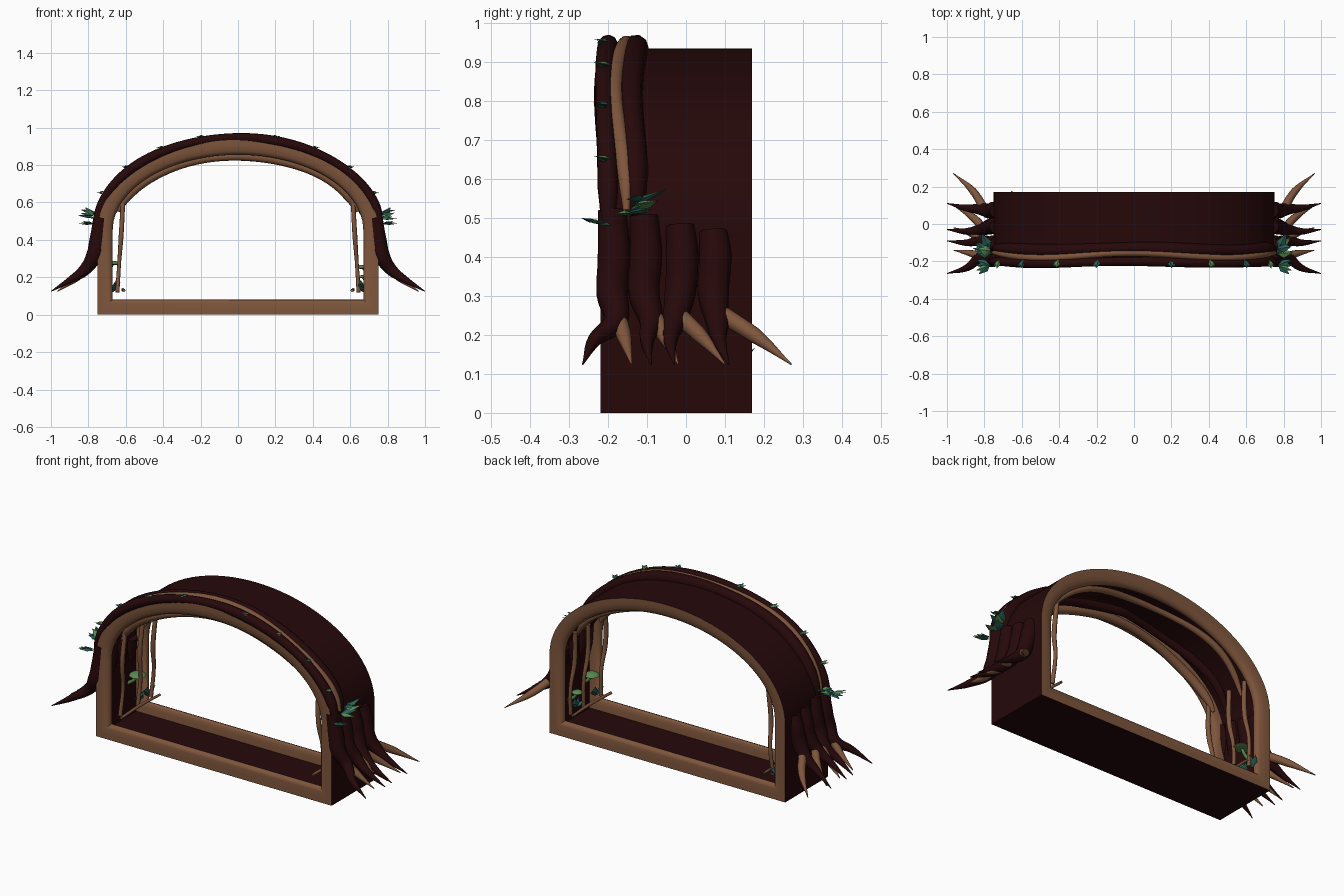
import bpy, bmesh, math, random
from mathutils import Vector

random.seed(4)
cube = bpy.data.objects.get("Cube")
if cube:
    bpy.data.objects.remove(cube)


def material(name, color):
    m = bpy.data.materials.new(name)
    m.use_nodes = True
    m.diffuse_color = (*color, 1)
    m.node_tree.nodes["Principled BSDF"].inputs["Base Color"].default_value = (*color, 1)
    return m


BARK = material("dark bark", (0.019, 0.0025, 0.003))
WOOD = material("pale wood", (0.21, 0.092, 0.045))
TEAL = material("teal leaf", (0.025, 0.12, 0.095))
GREEN = material("moss green", (0.1, 0.25, 0.08))
SPRING, WIDE, RISE = 0.45, 0.75, 0.485
SIDES = (("left", 1), ("right", -1))


def add(name, mesh, mats, smooth=True):
    obj = bpy.data.objects.new(name, mesh)
    bpy.context.collection.objects.link(obj)
    for m in mats:
        mesh.materials.append(m)
    if smooth:
        bpy.ops.object.select_all(action='DESELECT')
        obj.select_set(True)
        bpy.context.view_layer.objects.active = obj
        bpy.ops.object.shade_smooth_by_angle(angle=math.radians(45))


def on_arch(angle, out=0.0):
    """Point (x, z) on the arch, moved outward from the outer surface."""
    return ((WIDE + out) * math.cos(angle), SPRING + (RISE + out) * math.sin(angle))


def tube(name, points, radii, mat):
    """Smooth tapering tube through a few points."""
    curve = bpy.data.curves.new(name, 'CURVE')
    curve.dimensions = '3D'
    curve.bevel_depth = 1
    curve.bevel_resolution = 3
    curve.resolution_u = 5
    curve.use_fill_caps = True
    spline = curve.splines.new('BEZIER')
    spline.bezier_points.add(len(points) - 1)
    for bp, co, r in zip(spline.bezier_points, points, radii):
        bp.co, bp.radius = co, r
        bp.handle_left_type = bp.handle_right_type = 'AUTO'
    temp = bpy.data.objects.new(name + "_path", curve)
    bpy.context.collection.objects.link(temp)
    graph = bpy.context.evaluated_depsgraph_get()
    mesh = bpy.data.meshes.new_from_object(temp.evaluated_get(graph))
    bpy.data.objects.remove(temp)
    mesh.materials.clear()
    add(name, mesh, [mat])


def leaf(bm, base, direction, length, width, mat_index):
    """Folded pointed leaf made of a thin diamond."""
    base, d = Vector(base), Vector(direction).normalized()
    side = d.cross(Vector((0, 0, 1))).normalized()
    up = side.cross(d)
    mid = base + d * length * 0.4
    tip = bm.verts.new(base + d * length)
    root = bm.verts.new(base)
    ring = [bm.verts.new(mid + v) for v in
            (side * width, up * width * 0.4, -side * width, -up * width * 0.15)]
    for i in range(4):
        a, b = ring[i], ring[(i + 1) % 4]
        for f in (bm.faces.new((a, b, tip)), bm.faces.new((b, a, root))):
            f.material_index = mat_index


# Tunnel shell: thin wall with a raised rounded rim at each opening
def shell_loop(t, y):
    pts = [(-WIDE + t, y, t), (WIDE - t, y, t)]
    for i in range(49):
        x, z = on_arch(math.pi * i / 48, -t)
        pts.append((x, y, z))
    return pts


half = [(0, 0), (0.03, 0), (0.06, 0.004), (0.075, 0.014), (0.08, 0.028),
        (0.074, 0.042), (0.055, 0.052), (0.022, 0.056)]
section = [(t, -0.22 + d) for t, d in half] + [(t, 0.17 - d) for t, d in reversed(half)]
bm = bmesh.new()
rings = [[bm.verts.new(p) for p in shell_loop(t, y)] for t, y in section]
for k, ring in enumerate(rings):
    nxt = rings[(k + 1) % len(rings)]
    for i in range(len(ring)):
        j = (i + 1) % len(ring)
        face = bm.faces.new((ring[i], ring[j], nxt[j], nxt[i]))
        face.material_index = 0 if k in (len(half) - 1, len(rings) - 1) else 1
bmesh.ops.recalc_face_normals(bm, faces=bm.faces)
mesh = bpy.data.meshes.new("tunnel_shell")
bm.to_mesh(mesh)
add("tunnel_shell", mesh, [BARK, WOOD])


# Vines running over the arch, tapering into the sides
def arch_vine(name, y, wave, out, radius, mat, start, phase=0.0):
    pts, radii = [], []
    for i in range(25):
        a = start + (math.pi - 2 * start) * i / 24
        x, z = on_arch(a, out)
        bend = math.cos(abs(a - math.pi / 2) * 4.5 + phase)
        pts.append((x, y + wave * bend, z))
        taper = min(1, 0.4 + 3 * math.sin(math.pi * i / 24))
        radii.append(radius * taper * (1 + 0.08 * math.sin(a * 6)))
    tube(name, pts, radii, mat)


arch_vine("front_bark_vine", -0.205, 0.005, 0.011, 0.025, BARK, 0.0)
arch_vine("rear_bark_vine", -0.135, 0.006, 0.004, 0.032, BARK, 0.12)
arch_vine("pale_top_vine", -0.167, 0.014, 0.014, 0.02, WOOD, 0.14)

# Vines under the ceiling
arch_vine("inner_front_vine", -0.15, 0.012, -0.088, 0.024, WOOD, 0.26)
arch_vine("inner_middle_vine", -0.08, 0.02, -0.07, 0.022, BARK, 0.2, 1.5)
arch_vine("inner_rear_vine", 0.09, 0.02, -0.085, 0.017, WOOD, 0.26, 3)

# Claw-like roots: top y, bend y, dark tip y, pale tip y, top height
ROOTS = [(-0.19, -0.2, -0.265, -0.14, 0.52), (-0.108, -0.11, -0.09, -0.02, 0.505),
         (-0.015, -0.05, -0.03, 0.1, 0.48), (0.07, 0.06, 0.11, 0.27, 0.465)]
for side, s in SIDES:
    for n, (top, bend, dark, pale, h) in enumerate(ROOTS, 1):
        tube(f"{side}_root_{n}",
             [(s * 0.735, top, h), (s * 0.75, top + 0.005, 0.4), (s * 0.772, top, 0.31),
              (s * 0.82, bend + 0.02, 0.24), (s * 0.89, (bend + dark) / 2, 0.19),
              (s * 1.0, dark, 0.125)],
             [0.038, 0.044, 0.042, 0.032, 0.019, 0.002], BARK)
        tube(f"{side}_pale_root_{n}",
             [(s * 0.8, bend + 0.02, 0.26), (s * 0.86, (bend + pale) / 2 + 0.01, 0.2),
              (s * 0.965, pale, 0.125)], [0.024, 0.02, 0.002], WOOD)

    # Hanging stems and floor stick inside
    for n, y in enumerate((-0.15, 0.01, 0.13), 1):
        tube(f"{side}_inner_stem_{n}",
             [(s * 0.645, y, 0.12), (s * 0.635, y + 0.012, 0.28),
              (s * 0.625, y - 0.01, 0.42), (s * 0.615, y, 0.6)],
             [0.011, 0.01, 0.013, 0.012], WOOD)
    tube(f"{side}_floor_stick", [(s * 0.61, -0.19, 0.13), (s * 0.615, 0, 0.133),
                                 (s * 0.61, 0.16, 0.13)], [0.008, 0.009, 0.007], WOOD)

# Mushroom caps growing from the inner walls
CAPS = [(0.67, 0.03, 0.2, 0.03), (0.67, -0.1, 0.25, 0.042), (-0.67, 0.045, 0.27, 0.046)]
for n, (x, y, z, r) in enumerate(CAPS, 1):
    tube(f"mushroom_stem_{n}", [(x * 1.09, y, z - 0.06), (x * 1.03, y, z - 0.03), (x, y, z)],
         [0.01, 0.009, 0.008], GREEN)
    bm = bmesh.new()
    bmesh.ops.create_uvsphere(bm, u_segments=14, v_segments=8, radius=r)
    for v in bm.verts:
        v.co.z *= 0.4 if v.co.z > 0 else 0.12
        v.co += Vector((x, y, z))
    mesh = bpy.data.meshes.new(f"mushroom_cap_{n}")
    bm.to_mesh(mesh)
    add(mesh.name, mesh, [GREEN])

# Leaves: sprigs along the arch, clusters on the shoulder, tufts by the inner wall
for side, s in SIDES:
    bm = bmesh.new()
    for n, deg in enumerate((76, 59, 41, 23)):
        x, z = on_arch(math.radians(deg), 0.032)
        leaf(bm, (s * x, -0.19, z), (s * 0.3, -1, 0.15), 0.05, 0.016, n % 2)
        leaf(bm, (s * x, -0.21, z - 0.008), (s * 0.9, -0.4, 0.3), 0.04, 0.013, 0)
    for n in range(7):
        leaf(bm, (s * 0.765, random.uniform(-0.17, -0.13), random.uniform(0.505, 0.55)),
             (s * random.uniform(0.5, 1), random.uniform(-0.1, 1), random.uniform(0, 0.4)),
             random.uniform(0.07, 0.11), 0.025, int(n % 3 == 0))
    leaf(bm, (s * 0.77, -0.14, 0.53), (s * 0.4, 0.8, 0.4), 0.11, 0.028, 0)
    for n in range(4):
        leaf(bm, (s * 0.77, -0.22, 0.485), (s, 0.4 - 0.4 * n, 0.1 * n - 0.05),
             0.08, 0.018, int(n == 2))
    for y in ((-0.13, 0.05) if s > 0 else (0.05, 0.13)):
        for n in range(4):
            leaf(bm, (s * 0.67, y, 0.12),
                 (-s * random.uniform(0.1, 0.5), 0.4 * n - 0.6, 0.6), 0.07, 0.02, 0)
    bmesh.ops.recalc_face_normals(bm, faces=bm.faces)
    mesh = bpy.data.meshes.new(f"{side}_leaves")
    bm.to_mesh(mesh)
    add(mesh.name, mesh, [TEAL, GREEN], smooth=False)
